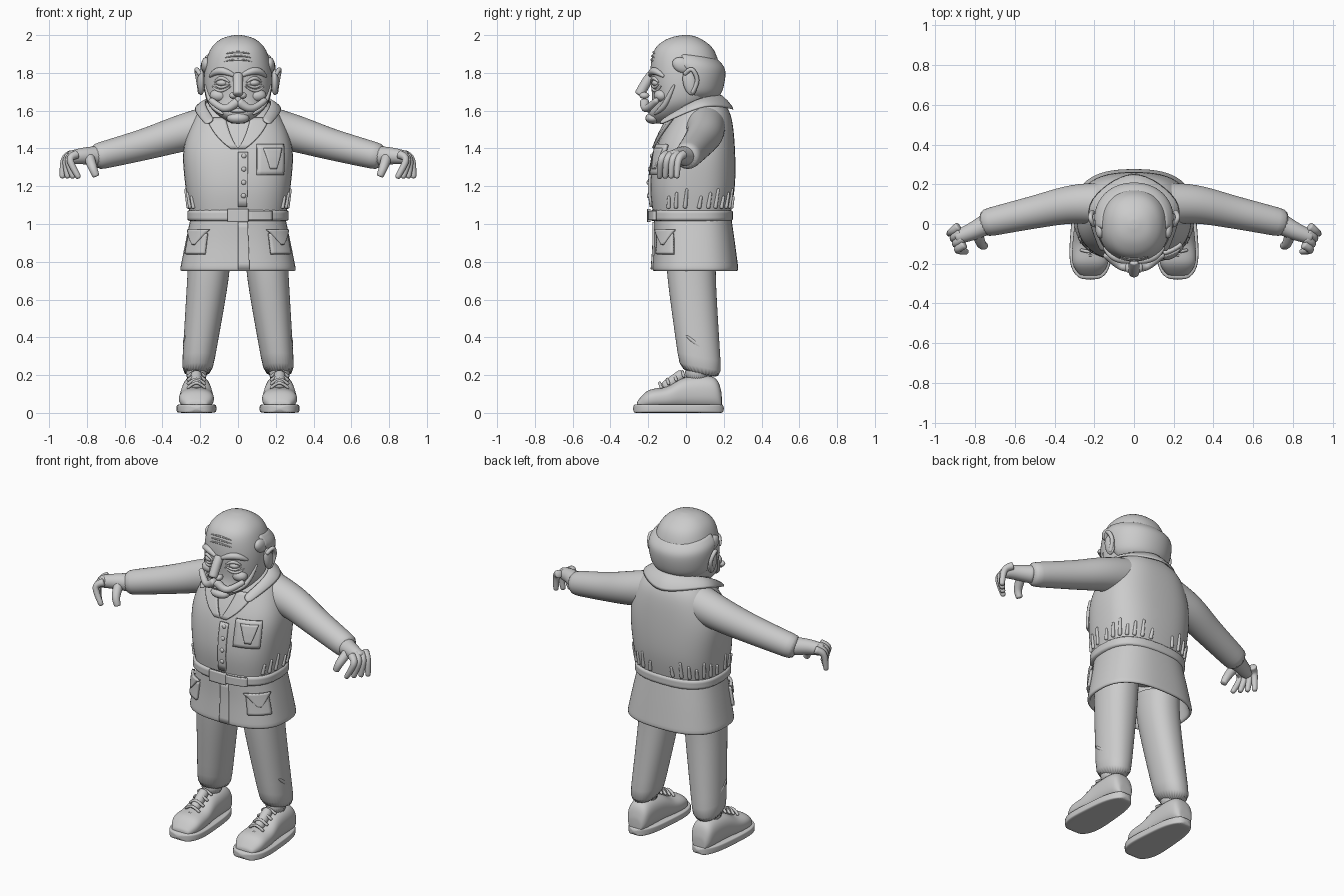
import bpy, bmesh
from math import sin, cos, pi, radians
from mathutils import Vector, Matrix

cube = bpy.data.objects.get("Cube")
if cube:
    bpy.data.objects.remove(cube)

X, Y, Z = Matrix.Identity(3)
grey = (0.6, 0.6, 0.6, 1)
clay = bpy.data.materials.new("plain grey")
clay.use_nodes = True
clay.diffuse_color = grey
clay.node_tree.nodes["Principled BSDF"].inputs["Base Color"].default_value = grey


def finish(name, bm, mirror=False, thick=0, smooth=1):
    """Turn a bmesh into an object with mirror, thickness and smoothing."""
    bmesh.ops.recalc_face_normals(bm, faces=bm.faces)
    mesh = bpy.data.meshes.new(name)
    bm.to_mesh(mesh)
    bm.free()
    mesh.materials.append(clay)
    mesh.shade_smooth()
    obj = bpy.data.objects.new(name, mesh)
    bpy.context.scene.collection.objects.link(obj)
    if mirror:
        obj.modifiers.new("mirror", "MIRROR")
    if thick:
        solid = obj.modifiers.new("thickness", "SOLIDIFY")
        solid.thickness, solid.offset = thick, 0
    if smooth:
        subdivision = obj.modifiers.new("smooth", "SUBSURF")
        subdivision.levels = subdivision.render_levels = smooth
    else:
        mesh.set_sharp_from_angle(angle=radians(40))


def spline(points, steps=4):
    """Smooth curve through a few points of any dimension."""
    pts = [Vector(q) for q in points]
    pts = [pts[0]] + pts + [pts[-1]]
    curve = []
    for before, start, end, after in zip(pts, pts[1:], pts[2:], pts[3:]):
        m, n, gap = (end - before) / 2, (after - start) / 2, end - start
        for i in range(steps):
            k = i / steps
            curve.append(start + m * k + (gap * 3 - m * 2 - n) * k ** 2 + (m + n - gap * 2) * k ** 3)
    return curve + [pts[-1]]


def power(a, p):
    return (abs(a) ** (2 / p)) * (1 if a >= 0 else -1)


def bridge(bm, rows, closed=True):
    """Join rings of vertices; a closed loft also gets end caps."""
    n = len(rows[0])
    for lower, upper in zip(rows, rows[1:]):
        for i in range(n):
            j = (i + 1) % n
            bm.faces.new((lower[i], lower[j], upper[j], upper[i]))
    if closed:
        bm.faces.new(rows[0])
        bm.faces.new(rows[-1])


def loft(rings, u, v, p=2, closed=True, n=32):
    """Rings are (x, y, z, half width, half depth) along the axes u and v."""
    bm = bmesh.new()
    angles = [2 * pi * i / n for i in range(n)]
    bridge(bm, [[bm.verts.new(Vector((x, y, z)) + u * a * power(cos(t), p) + v * b * power(sin(t), p))
                 for t in angles] for x, y, z, a, b in rings], closed)
    return bm


def form(p, *rows):
    """Upright shape: squareness, then rows of height, front, back, half width."""
    return spline(rows), p


def body(shape, v=Y, closed=True):
    rows, p = shape
    return loft([(0, (f + b) / 2, z, w, (b - f) / 2) for z, f, b, w in rows], X, v, p, closed)


def on(shape, t, z, d=0.0):
    """Point on a form at an angle from the front (degrees, + to the left)."""
    rows, p = shape
    for low, high in zip(rows, rows[1:]):
        if z <= high[0]:
            break
    k = min(max((z - low[0]) / (high[0] - low[0]), 0), 1)
    _, f, b, w = low.lerp(high, k)
    t = radians(t)
    return Vector(((w + d) * power(sin(t), p), (f + b) / 2 - ((b - f) / 2 + d) * power(cos(t), p), z))


def patch(name, shape, span, low, high, d=0.008, foot=None, mirror=False, n=8):
    """Curved plate on a form, spanning angles at its top and at its foot."""
    bm = bmesh.new()
    grid = []
    for j in range(n + 1):
        left, right = Vector(foot or span).lerp(Vector(span), j / n)
        z = low + (high - low) * j / n
        grid.append([bm.verts.new(on(shape, left + (right - left) * i / n, z, d)) for i in range(n + 1)])
    for j in range(n):
        for i in range(n):
            bm.faces.new((grid[j][i], grid[j][i + 1], grid[j + 1][i + 1], grid[j + 1][i]))
    finish(name, bm, mirror, 0.016, 0)


def even(k):
    return 1


def taper(k):
    return 1 - 0.4 * k


def swell(k):
    return sin(pi * (0.1 + 0.8 * k))


def tube(name, points, radius, profile=even, mirror=True, n=12):
    """Round tube along a smooth path."""
    bm = bmesh.new()
    pts = spline(points)
    span = pts[-1] - pts[0]
    ref = min((X, Y, Z), key=lambda axis: abs(span.dot(axis)))
    last = len(pts) - 1
    rows = []
    for i, q in enumerate(pts):
        along = (pts[min(i + 1, last)] - pts[max(i - 1, 0)]).normalized()
        u = along.cross(ref).normalized()
        v = u.cross(along)
        r = radius * profile(i / last) * 1.04
        angles = [2 * pi * k / n for k in range(n)]
        rows.append([bm.verts.new(q + (u * cos(t) + v * sin(t)) * r) for t in angles])
    bridge(bm, rows)
    finish(name, bm, mirror)


def arc(name, shape, start, end, z, rise, radius, mirror=True):
    """Bowed ridge running across a form."""
    marks = [(start + (end - start) * i / 4, z + rise * sin(pi * i / 4)) for i in range(5)]
    tube(name, [on(shape, *mark) for mark in marks], radius, swell, mirror)


def blob(name, centre, size, mirror=True, turn=0):
    bm = bmesh.new()
    where = Matrix.Translation(centre) @ Matrix.Rotation(radians(turn), 4, "X") @ Matrix.Diagonal((*size, 1))
    bmesh.ops.create_uvsphere(bm, u_segments=20, v_segments=12, radius=1, matrix=where)
    finish(name, bm, mirror, smooth=0)


# Jacket, skirt and belt
torso = form(2.6, (1.02, -.17, .23, .25), (1.2, -.19, .26, .28), (1.4, -.16, .26, .29),
             (1.57, -.08, .24, .23), (1.66, -.03, .19, .15))
skirt = form(2.6, (.75, -.17, .27, .3), (.9, -.16, .25, .27), (1.04, -.16, .23, .24))
belt = form(2.6, (1.01, -.19, .25, .27), (1.08, -.19, .25, .27))
finish("jacket_torso", body(torso))
finish("jacket_skirt", body(skirt, closed=False), thick=.02)
finish("belt", body(belt))
patch("belt_buckle", belt, (-7, 7), 1.01, 1.08)
patch("belt_tail", belt, (7, 35), 1.02, 1.07, .004)
patch("placket", torso, (0, 6), 1.09, 1.38, .004)
patch("skirt_front_overlap", skirt, (0, 7), .76, 1.01, .01)
for i in range(4):
    blob("jacket_button", on(torso, 3, 1.15 + .07 * i, .01), (.013, .01, .013), False)
patch("chest_pocket", torso, (14, 50), 1.26, 1.42, .006)
patch("pocket_shield", torso, (20, 44), 1.29, 1.4, .014, foot=(28, 36))
patch("hip_pocket", skirt, (30, 66), .84, .95, .015, mirror=True)
patch("hip_pocket_flap", skirt, (27, 70), .89, .97, .022, foot=(46, 50), mirror=True)
patch("lapel", torso, (10, 36), 1.4, 1.56, .012, foot=(0, 4), mirror=True)
for i in range(10):
    t = 60 + 12 * i
    tube("waist_gather", [on(torso, t, 1.08), on(torso, t + 2, 1.15 + .02 * (i % 3))], .012, taper)

# Collar folded over around the neck
bm = bmesh.new()
strips = []
for half in (((0, .18, 1.69), (.17, .05, 1.66), (.12, -.13, 1.55)),
             ((0, .26, 1.6), (.23, .1, 1.62), (.17, -.15, 1.52))):
    whole = [(-x, y, z) for x, y, z in reversed(half[1:])] + list(half)
    strips.append([bm.verts.new(q) for q in spline(whole)])
for i in range(len(strips[0]) - 1):
    bm.faces.new((strips[0][i], strips[0][i + 1], strips[1][i + 1], strips[1][i]))
finish("collar", bm, thick=.02)
finish("neck", loft([(0, .04, z, .11, .11) for z in (1.5, 1.7)], X, Y))

# Sleeves and hands
tube("sleeve", [(.1, .1, 1.53), (.3, .1, 1.48), (.5, .06, 1.42), (.77, 0, 1.35)], .11, taper, n=20)
tube("palm", [(.74, 0, 1.36), (.82, -.04, 1.36), (.9, -.07, 1.35)], .055, taper)
for i in range(4):
    f = .03 * i
    tube("finger", [(.85 + f / 3, f - .1, 1.37), (.89 + f / 3, f - .13, 1.34), (.84 + f, f - .14, 1.24)], .024, taper)
tube("thumb", [(.79, -.04, 1.36), (.77, -.1, 1.3), (.75, -.11, 1.25)], .03, taper)

# Trousers, with slanted cuffs
leg = spline([(.15, .03, .9, .11, .13), (.16, .03, .7, .11, .13), (.22, .08, .19, .08, .11)])
finish("trouser_leg", loft(leg, X, Y - Z / 5, 2.2), True)
tube("knee_fold", [(.28, 0, .41), (.28, .1, .33)], .012, swell)
tube("shin_fold", [(.12, .03, .4), (.17, -.03, .35)], .012, swell)

# Shoes, rounded at toe and heel and wider towards the toe
sole = []
for i in range(1, 12):
    s = -cos(pi * i / 12)
    sole.append((.22, .25 * s - .04, .023, (.1 - .02 * s) * (1 - s ** 4) ** .5, .023))
finish("shoe_sole", loft(sole, X, Z, 7), True)
upper = spline([(-.26, .06, .05), (-.2, .12, .09), (-.1, .14, .09), (0, .19, .08), (.15, .19, .07), (.19, .1, .04)])
finish("shoe_upper", loft([(.22, y, top / 2 + .01, w, top / 2 - .01) for y, top, w in upper], X, Z, 2.4), True)
tube("shoe_tongue", [(.22, -.12, .13), (.22, -.01, .21)], .03)
for i in range(4):
    y, z = .04 * i - .13, .13 + .02 * i
    tube("shoe_lace", [(.17, y, z), (.22, y - .01, z + .03), (.27, y, z)], .008)
tube("toe_cap_seam", [(.13, -.13, .07), (.22, -.16, .13), (.31, -.13, .07)], .005)
finish("sock", loft([(.22, .06, z, .06, .07) for z in (.15, .28)], X, Y), True)

# Head
head = form(2.2, (1.53, -.16, -.08, .03), (1.58, -.2, .07, .11), (1.66, -.18, .14, .17), (1.8, -.19, .18, .18),
            (1.92, -.17, .15, .15), (1.98, -.1, .08, .09), (2, -.02, .02, .02))
finish("head", body(head))

# Hair around the back, cut off ahead of the ears
hair = form(2.1, (1.67, -.12, .14, .15), (1.72, -.16, .19, .19), (1.84, -.16, .21, .2), (1.9, -.13, .16, .16))
bm = body(hair, Y - Z / 7)
bmesh.ops.bisect_plane(bm, geom=bm.verts[:] + bm.edges[:] + bm.faces[:], plane_co=(0, -.01, 1.8),
                       plane_no=(0, -4, -1), clear_outer=True)
bmesh.ops.holes_fill(bm, edges=[e for e in bm.edges if e.is_boundary])
finish("hair_fringe", bm)
blob("temple_tuft", (.17, -.02, 1.84), (.025, .055, .04), turn=-25)

# Ears
blob("ear", (.195, .02, 1.75), (.02, .036, .07), turn=12)
tube("ear_rim", [(.2, -.01, 1.79), (.22, .03, 1.82), (.21, .06, 1.76), (.2, .03, 1.69)], .012)

# Face
tube("nose", [(0, -.18, 1.79), (0, -.21, 1.75), (0, -.25, 1.68)], .027, mirror=False)
blob("nostril", (.026, -.22, 1.68), (.02, .026, .018))
blob("eye", (.082, -.15, 1.747), (.034, .032, .02))
arc("upper_eyelid", head, 12, 42, 1.75, .022, .01)
arc("lower_eyelid", head, 12, 42, 1.74, -.016, .008)
arc("eye_bag", head, 10, 48, 1.73, -.025, .008)
arc("brow", head, 2, 55, 1.78, .03, .02)
for i in range(3):
    z = 1.86 + .02 * i
    arc("forehead_wrinkle", head, -24, 24, z, .01, .005, False)
blob("cheek", (.1, -.13, 1.68), (.05, .04, .035))
tube("jowl", [on(head, 75, 1.74), on(head, 60, 1.63), on(head, 42, 1.58)], .015, swell)
tube("moustache", [(0, -.22, 1.65), (.07, -.21, 1.61), (.15, -.15, 1.66)], .026, taper)
blob("lower_lip", (0, -.19, 1.6), (.05, .02, .012), False)
blob("chin", (0, -.175, 1.56), (.06, .04, .03), False)
